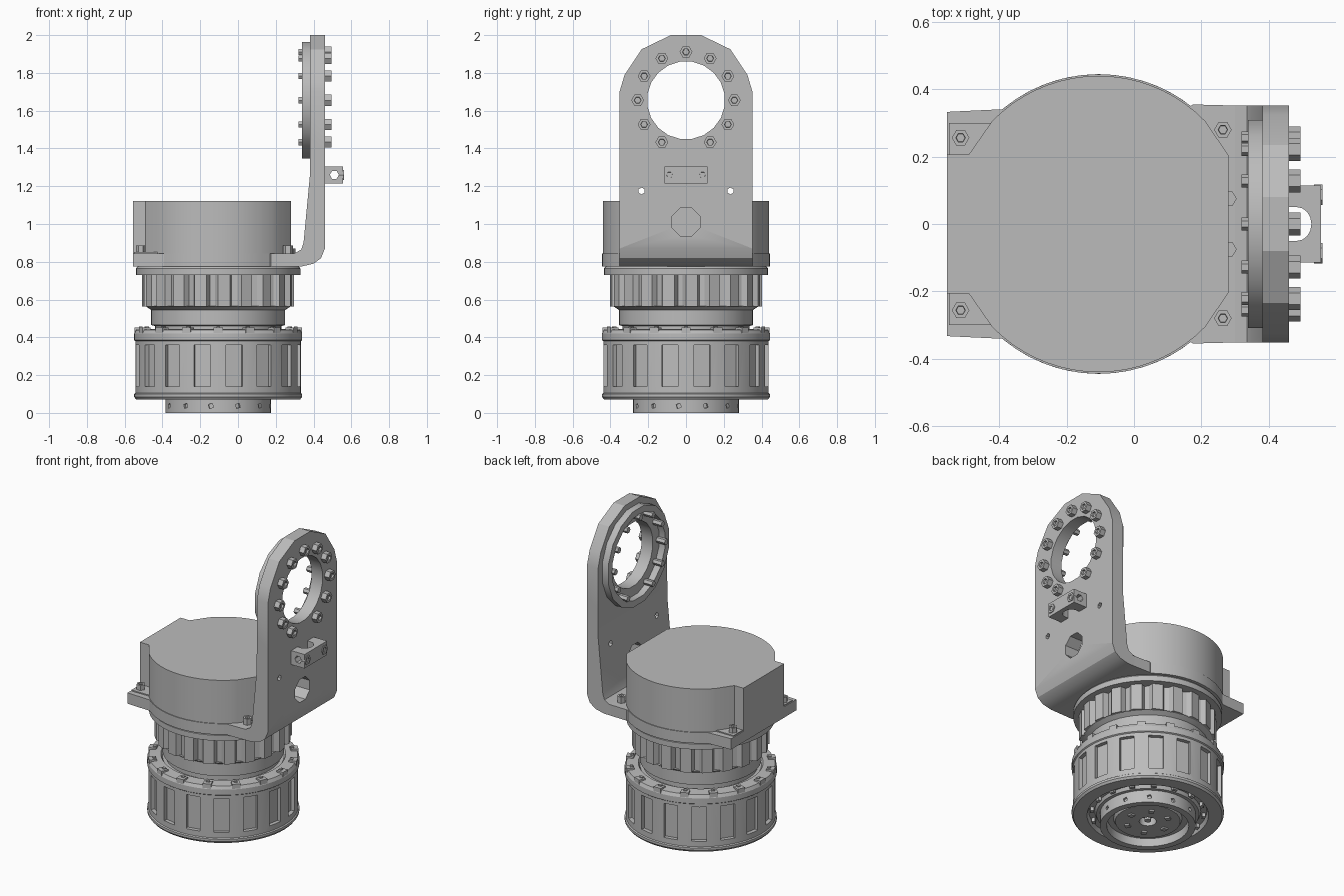
import bpy, bmesh, math
from math import sin, cos, pi, radians
from mathutils import Matrix, Vector

if "Cube" in bpy.data.objects:
    bpy.data.objects.remove(bpy.data.objects["Cube"])

AX = -0.105            # x of the vertical axis
HOLE_Z = 1.655         # height of the large bracket hole

grey = bpy.data.materials.new("machined grey")
grey.use_nodes = True
grey.diffuse_color = (0.5, 0.5, 0.5, 1)
grey.node_tree.nodes["Principled BSDF"].inputs["Base Color"].default_value = (0.5, 0.5, 0.5, 1)


def finish(name, bm, smooth=True):
    bmesh.ops.recalc_face_normals(bm, faces=bm.faces)
    mesh = bpy.data.meshes.new(name)
    bm.to_mesh(mesh)
    bm.free()
    mesh.materials.append(grey)
    ob = bpy.data.objects.new(name, mesh)
    bpy.context.collection.objects.link(ob)
    if smooth:
        activate(ob)
        bpy.ops.object.shade_smooth_by_angle(angle=radians(25))
    return ob


def activate(ob):
    bpy.ops.object.select_all(action="DESELECT")
    ob.select_set(True)
    bpy.context.view_layer.objects.active = ob


def lathe(name, profile, steps=48):
    """Turn an (r, z) profile about the vertical axis."""
    bm = bmesh.new()
    rings = [[bm.verts.new((AX + r * cos(2 * pi * i / steps), r * sin(2 * pi * i / steps), z))
              for i in range(steps)] for r, z in profile]
    for a, b in zip(rings, rings[1:] + rings[:1]):
        for i in range(steps):
            j = (i + 1) % steps
            bm.faces.new((a[i], a[j], b[j], b[i]))
    bmesh.ops.remove_doubles(bm, verts=bm.verts, dist=1e-5)
    return finish(name, bm)


def prism(name, points, place, lo, hi, smooth=True):
    """Extrude an outline; place(u, v, w) maps it into space."""
    bm = bmesh.new()
    a = [bm.verts.new(place(u, v, lo)) for u, v in points]
    b = [bm.verts.new(place(u, v, hi)) for u, v in points]
    bm.faces.new(a)
    bm.faces.new(b)
    for i in range(len(a)):
        j = (i + 1) % len(a)
        bm.faces.new((a[i], a[j], b[j], b[i]))
    return finish(name, bm, smooth)


def along_x(u, v, w): return (w, u, v)
def along_y(u, v, w): return (u, w, v)
def along_z(u, v, w): return (u, v, w)


def circle(cu, cv, r, n, start=0.0):
    return [(cu + r * cos(start + 2 * pi * i / n), cv + r * sin(start + 2 * pi * i / n))
            for i in range(n)]


def boxes_around(name, count, radius, z, size, offset=0.0, tilt=0.0):
    """Ring of boxes (radial, tangential, vertical size) round the axis."""
    bm = bmesh.new()
    for i in range(count):
        m = (Matrix.Translation((AX, 0, 0)) @ Matrix.Rotation(offset + 2 * pi * i / count, 4, "Z")
             @ Matrix.Translation((radius, 0, z)) @ Matrix.Rotation(tilt, 4, "X")
             @ Matrix.Diagonal((*size, 1)))
        bmesh.ops.create_cube(bm, size=1, matrix=m)
    return finish(name, bm, False)


def boolean(ob, cutter, op="DIFFERENCE"):
    mod = ob.modifiers.new("cut", "BOOLEAN")
    mod.operation, mod.object, mod.solver = op, cutter, "EXACT"
    activate(ob)
    bpy.ops.object.modifier_apply(modifier=mod.name)
    bpy.data.objects.remove(cutter)
    bpy.ops.object.shade_smooth_by_angle(angle=radians(25))


def bolt(name, u, v, place, lo, hi, r):
    """Hexagon head with a triangular socket sunk in it."""
    head = prism(name, circle(u, v, r, 6), place, lo, hi, False)
    top = max(head.data.polygons, key=lambda p: Vector(place(0, 0, 1)).dot(p.center)).index
    bm = bmesh.new()
    bm.from_mesh(head.data)
    bm.faces.ensure_lookup_table()
    face = bm.faces[top]
    bmesh.ops.inset_individual(bm, faces=[face], thickness=r * 0.45, depth=0)
    bmesh.ops.inset_individual(bm, faces=[face], thickness=r * 0.05, depth=-0.012)
    bm.to_mesh(head.data)
    bm.free()


# Lower hub with a recessed face and side pin holes
hub = lathe("lower_hub", [(0.05, 0.05), (0.05, 0.03), (0.19, 0.03), (0.2, 0.05), (0.235, 0.05),
                          (0.24, 0), (0.28, 0), (0.28, 0.09), (0.05, 0.09)])
boolean(hub, boxes_around("pin_cutter", 12, 0.28, 0.037, (0.03, 0.022, 0.022), radians(-8), 0.3))
boxes_around("hub_face_screws", 6, 0.125, 0.03, (0.03, 0.03, 0.02))
lathe("hub_centre", [(0, 0.035), (0.02, 0.035), (0.02, 0.08), (0, 0.08)], 12)

# Drum with rectangular pockets
drum = lathe("drum", [(0, 0.08), (0.3, 0.08), (0.31, 0.1), (0.345, 0.1), (0.355, 0.072), (0.435, 0.072),
                      (0.445, 0.085), (0.445, 0.1), (0.438, 0.105), (0.438, 0.38), (0.445, 0.385),
                      (0.445, 0.42), (0.435, 0.44), (0.365, 0.445), (0.355, 0.43), (0, 0.43)], 64)
boolean(drum, boxes_around("pocket_cutter", 16, 0.44, 0.25, (0.055, 0.088, 0.22), pi / 16))
boxes_around("drum_underside_screws", 16, 0.328, 0.09, (0.02, 0.03, 0.03), pi / 16)
boxes_around("drum_rim_lugs", 16, 0.42, 0.437, (0.046, 0.05, 0.03))
boxes_around("drum_rim_lug_caps", 16, 0.41, 0.45, (0.018, 0.02, 0.016))

# Neck, fluted collar and flange
lathe("neck", [(0, 0.42), (0.335, 0.42), (0.335, 0.46), (0.355, 0.465), (0.355, 0.545),
               (0.385, 0.565), (0, 0.565)])
lobes = 20
flutes = []
for i in range(lobes):
    for part, r in ((0, 0.402), (0.5, 0.397), (0.62, 0.365), (0.85, 0.375)):
        a = 2 * pi * (i + part) / lobes
        flutes.append((AX + r * cos(a), r * sin(a)))
prism("fluted_collar", flutes, along_z, 0.562, 0.735, False)
lathe("flange", [(0, 0.73), (0.435, 0.73), (0.435, 0.765), (0.425, 0.776), (0, 0.776)])


# Mounting foot: round plate with ears on both sides
def arc(r, a0, a1, n):
    return [(AX + r * cos(radians(a0 + (a1 - a0) * i / n)), r * sin(radians(a0 + (a1 - a0) * i / n)))
            for i in range(n + 1)]


def mirrored(upper):
    return upper + [(x, -y) for x, y in reversed(upper)]


foot = [(0.29, 0.352), (0.175, 0.355)] + arc(0.445, 52, 130, 12) + [(-0.555, 0.333)]
prism("mounting_foot", mirrored(foot), along_z, 0.775, 0.845)
for s in (-1, 1):
    prism("foot_rail", [(-0.55, s * 0.205), (-0.55, s * 0.3), (-0.41, s * 0.3), (-0.41, s * 0.205)],
          along_z, 0.84, 0.852, False)
    for x, y in ((-0.515, 0.256), (0.264, 0.28)):
        bolt("foot_bolt", x, s * y, along_z, 0.84, 0.885, 0.026)

# Housing: round can, clipped on one side and squared on the other
can = [(0.28, 0.205)] + arc(0.44, 44, 136, 18) + [(-0.49, 0.207), (-0.555, 0.207)]
prism("housing", mirrored(can), along_z, 0.83, 1.123)
for s in (-1, 1):
    prism("housing_tab", circle(0.28, s * 0.075, 0.025, 6), along_z, 0.845, 0.87, False)

# Upright bracket: bent side profile trimmed to a rounded top
side = [(0.29, 0.775), (0.34, 0.776), (0.4, 0.79), (0.44, 0.82), (0.46, 0.87), (0.46, 2.05),
        (0.382, 2.05), (0.38, 1.25), (0.347, 0.9), (0.335, 0.865), (0.3, 0.845), (0.29, 0.845)]
bracket = prism("upright_bracket", side, along_y, -0.352, 0.352)
half = [(0.4, 0.7), (0.4, 1.2), (0.352, 1.2), (0.352, 1.7), (0.325, 1.79), (0.235, 1.925), (0.08, 2.0)]
outline = half + [(-y, z) for y, z in reversed(half)]
boolean(bracket, prism("outline_cutter", outline, along_x, 0.1, 0.7), "INTERSECT")
for y, z, r, n in ((0, HOLE_Z, 0.207, 20), (0, 1.01, 0.08, 8), (0.235, 1.175, 0.018, 6),
                   (-0.235, 1.175, 0.018, 6)):
    boolean(bracket, prism("hole_cutter", circle(y, z, r, n, pi / n), along_x, 0.2, 0.7))

# Ring behind the large hole
ring = prism("bearing_ring", circle(0, HOLE_Z, 0.315, 16, pi / 16), along_x, 0.338, 0.385)
boolean(ring, prism("ring_cutter", circle(0, HOLE_Z, 0.272, 16, pi / 16), along_x, 0.3, 0.5))

# Bolts round the hole, with the lowest one left out
for k in range(-2, 9):
    a = radians(30 * k)
    y, z = 0.256 * cos(a), HOLE_Z + 0.256 * sin(a)
    bolt("ring_bolt", y, z, along_x, 0.455, 0.494, 0.034)
    prism("ring_bolt_end", circle(y, z, 0.019, 6), along_x, 0.32, 0.39, False)

# Cable clamp with an arched opening
arch = [(0.455, 0.115), (0.495, 0.115), (0.555, 0.115), (0.555, -0.115), (0.455, -0.115), (0.455, -0.05)]
arch += [(0.485 + 0.042 * cos(t), 0.05 * sin(t)) for t in [-pi / 2 + pi * i / 8 for i in range(9)]]
arch += [(0.455, 0.05)]
clamp = prism("cable_clamp", arch, along_z, 1.215, 1.305)
boolean(clamp, prism("clamp_cutter", circle(0.51, 1.26, 0.024, 6), along_y, -0.2, 0.2))
for s in (-1, 1):
    bolt("clamp_bolt", s * 0.087, 1.26, along_x, 0.535, 0.56, 0.03)
